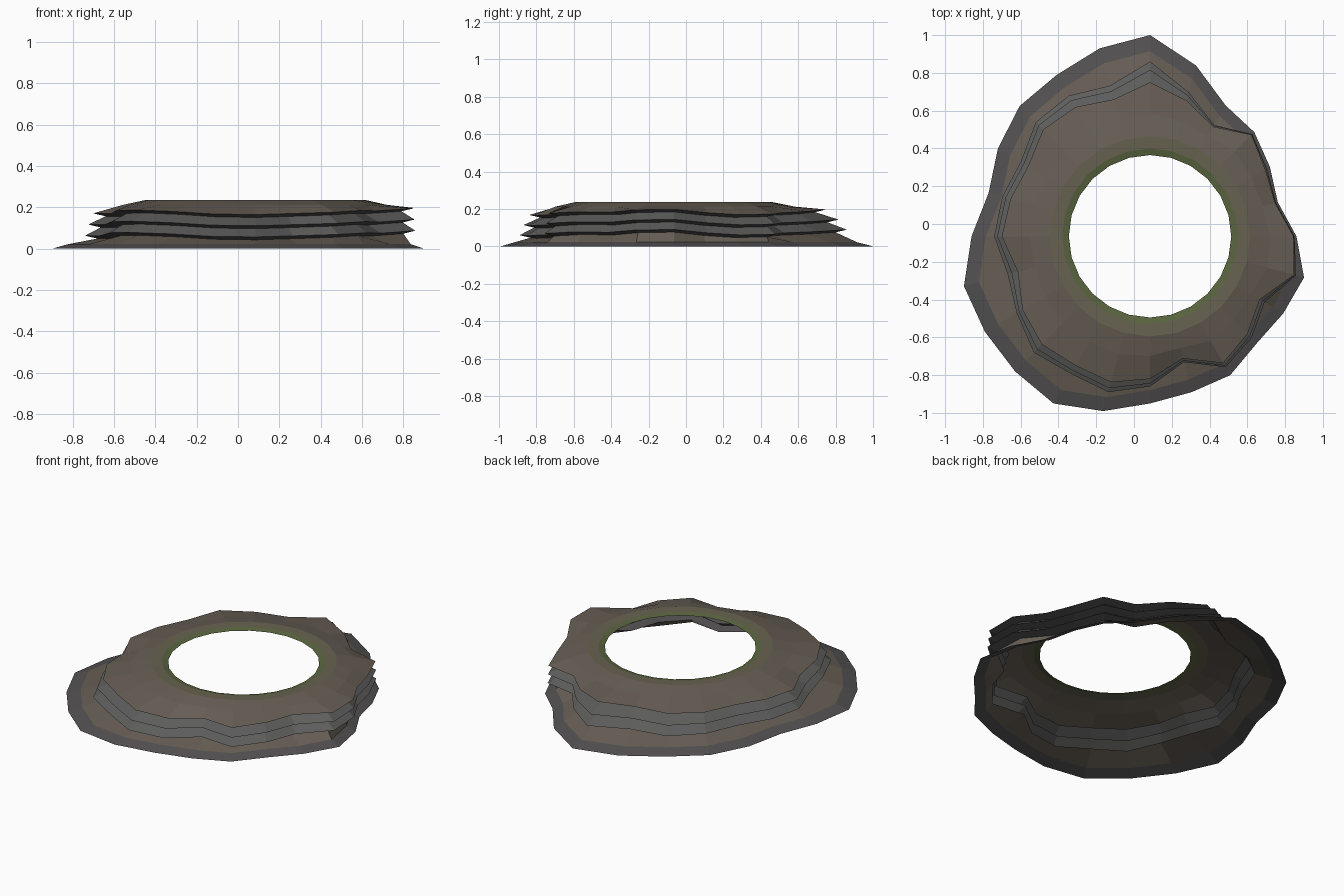
import bpy, bmesh
from math import sin, cos, radians

if "Cube" in bpy.data.objects:
    bpy.data.objects.remove(bpy.data.objects["Cube"])

CX, CY, N = 0.085, -0.065, 24   # hole centre, rays clockwise from +y

# Radii along each ray: ground outline, lowest ledge, highest ledge, and ledge lift
ground = [1.065, .937, .80, .78, .733, .70, .775, .844, .815, .80, .849, .854,
          .885, .958, 1.022, 1.011, 1.01, 1.02, .945, .885, .93, .976, .987, 1.03]
low = [.925, .79, .68, .765, .715, .69, .765, .80, .70, .76, .80, .69,
       .795, .854, .84, .87, .815, .78, .825, .81, .79, .855, .86, .825]
high = [.815, .745, .67, .76, .705, .685, .76, .79, .67, .73, .775, .67,
        .755, .80, .79, .81, .78, .725, .785, .765, .745, .80, .79, .75]
lift = [.032, .022, .015, .008, .004, .015, .033, .03, .018, .02, .012, .005,
        0, .003, .015, .022, .02, .005, .006, .01, .016, .022, .012, .018]


def material(name, rgb):
    m = bpy.data.materials.new(name)
    m.diffuse_color = (*rgb, 1)
    m.use_nodes = True
    m.node_tree.nodes["Principled BSDF"].inputs["Base Color"].default_value = m.diffuse_color
    return m


mats = [material("dark_rock", (.085, .08, .08)),
        material("grey_rock", (.11, .11, .108)),
        material("brown_earth", (.135, .112, .09)),
        material("olive_earth", (.135, .122, .08)),
        material("grass", (.10, .13, .05))]


def profile(k):
    """Cross-section of the bank on ray k: (radius, height) from ground to hole."""
    pts = [(ground[k], 0), (ground[k] * .92, .022)]
    for i in range(3):                              # three overhanging ledges
        r = low[k] + (high[k] - low[k]) * (0, .4, 1)[i]
        z = .057 + .054 * i + lift[k]
        pts += [(min(r - .06, ground[k] * .92 - .01), z - .014), (r, z)]
    top = pts[-1]
    pts += [(.62 + .25 * (top[0] - .70), max(top[1] + .012, .212)),
            (.53, .236), (.465, .234), (.43, .226)]
    return pts


# Rocky bank with an open centre
bm = bmesh.new()
rays = []
for k in range(N):
    a = radians(360 / N * k)
    rays.append([bm.verts.new((CX + r * sin(a), CY + r * cos(a), z))
                 for r, z in profile(k)])
bands = [0, 2, 0, 1, 0, 1, 0, 2, 2, 3, 4]
for k in range(N):
    p, q = rays[k], rays[(k + 1) % N]
    for j, slot in enumerate(bands):
        f = bm.faces.new((p[j], p[j + 1], q[j + 1], q[j]))
        f.material_index = slot
bmesh.ops.recalc_face_normals(bm, faces=bm.faces)
if sum(f.normal.z * f.calc_area() for f in bm.faces) < 0:
    bmesh.ops.reverse_faces(bm, faces=bm.faces)
me = bpy.data.meshes.new("rocky_bank")
bm.to_mesh(me)
bm.free()
for m in mats:
    me.materials.append(m)
bpy.context.collection.objects.link(bpy.data.objects.new("rocky_bank", me))
